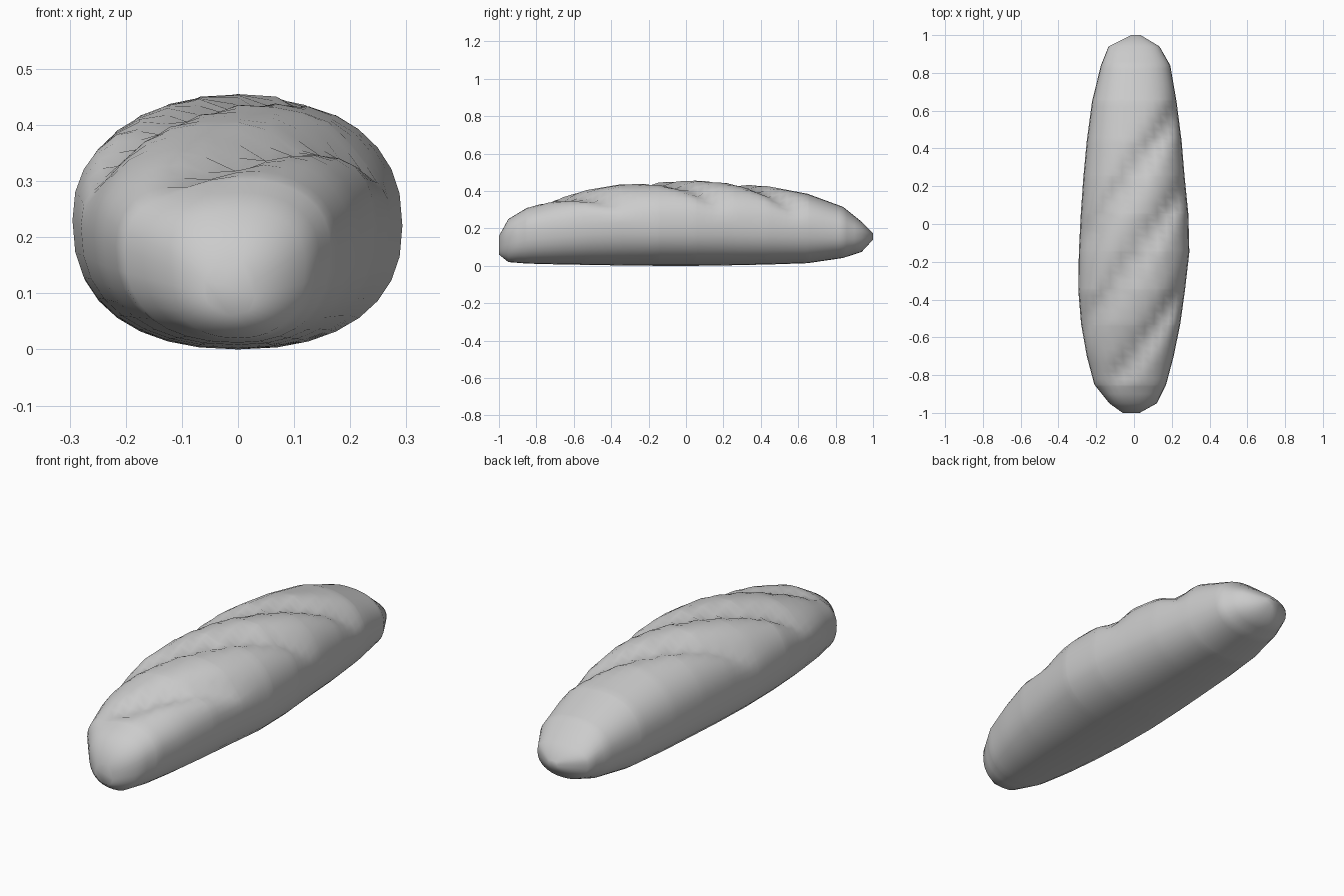
import bpy, bmesh, math

if "Cube" in bpy.data.objects:
    bpy.data.objects.remove(bpy.data.objects["Cube"])

# Loaf stations along its length: y, left x, right x, bottom z, widest z, top z
STATIONS = [
    (-1.00, -0.06, 0.03, 0.06, 0.11, 0.16),
    (-0.95, -0.13, 0.12, 0.02, 0.15, 0.25),
    (-0.85, -0.21, 0.17, 0.012, 0.18, 0.31),
    (-0.70, -0.25, 0.21, 0.008, 0.20, 0.36),
    (-0.53, -0.28, 0.245, 0.005, 0.22, 0.405),
    (-0.35, -0.295, 0.27, 0.002, 0.23, 0.435),
    (-0.15, -0.292, 0.293, 0.00, 0.22, 0.45),
    (0.05, -0.282, 0.288, 0.00, 0.22, 0.455),
    (0.25, -0.268, 0.268, 0.003, 0.22, 0.445),
    (0.44, -0.25, 0.252, 0.007, 0.21, 0.425),
    (0.65, -0.222, 0.225, 0.014, 0.20, 0.385),
    (0.84, -0.175, 0.192, 0.042, 0.18, 0.315),
    (0.94, -0.135, 0.135, 0.075, 0.17, 0.235),
    (1.00, -0.015, 0.035, 0.14, 0.16, 0.175),
]
SLASHES = [(-0.70, 0.045), (-0.18, 0.045), (0.28, 0.045)]   # centre y, depth
SIDES = 32


def station(y):
    for a, b in zip(STATIONS, STATIONS[1:]):
        if y <= b[0] + 1e-9:
            t = (y - a[0]) / (b[0] - a[0])
            return [p + (q - p) * t for p, q in zip(a, b)]
    return list(STATIONS[-1])


def power(v, e):
    return math.copysign(abs(v) ** e, v)


def slash_depth(x, y):
    # diagonal scores: steep on the front side, gentle behind
    d = 0
    s = y - 1.4 * x
    for c, depth in SLASHES:
        t = s - c
        w = 0.16 if t < 0 else 0.14
        if abs(t) < w:
            d = max(d, depth * (1 - abs(t) / w) ** 1.3)
    return d


# Loft rounded rings from end to end
ys = sorted({s[0] for s in STATIONS} | {round(-0.90 + 0.04 * i, 3) for i in range(46)})
bm = bmesh.new()
rings = []
for y in ys:
    _, left, right, bottom, mid, top = station(y)
    ring = []
    for i in range(SIDES):
        a = 2 * math.pi * i / SIDES
        c, s = math.cos(a), math.sin(a)
        x = power(c, 0.88) * (right if c > 0 else -left)
        z = mid + power(s, 0.85) * ((top - mid) if s > 0 else (mid - bottom))
        if s > 0:
            fade = min(1, s * 1.5) * max(0, min(1, (0.9 - abs(y)) / 0.15))
            z -= slash_depth(x, y) * fade
        ring.append(bm.verts.new((x, y, z)))
    rings.append(ring)
for r0, r1 in zip(rings, rings[1:]):
    for i in range(SIDES):
        j = (i + 1) % SIDES
        bm.faces.new((r0[i], r0[j], r1[j], r1[i]))
bm.faces.new(rings[0])
bm.faces.new(rings[-1])
bmesh.ops.recalc_face_normals(bm, faces=bm.faces)

mesh = bpy.data.meshes.new("bread_loaf")
bm.to_mesh(mesh)
bm.free()
loaf = bpy.data.objects.new("bread_loaf", mesh)
bpy.context.collection.objects.link(loaf)
for p in mesh.polygons:
    p.use_smooth = True
